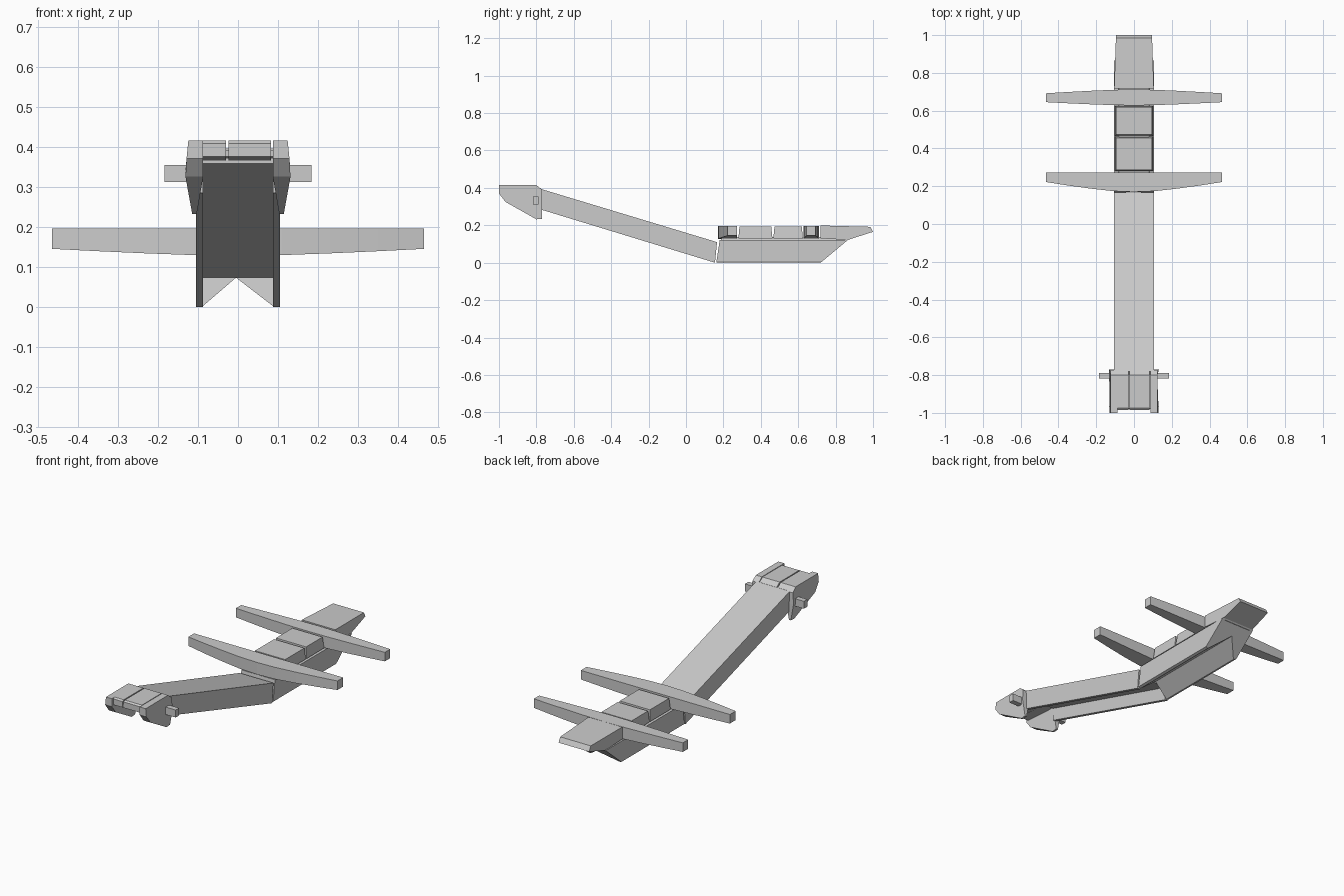
import bpy, bmesh

if "Cube" in bpy.data.objects:
    bpy.data.objects.remove(bpy.data.objects["Cube"])


def loft(name, sections):
    """Join equal-length rings of 3D points and cap both ends."""
    bm = bmesh.new()
    rings = [[bm.verts.new(p) for p in s] for s in sections]
    n = len(rings[0])
    for a, b in zip(rings, rings[1:]):
        for i in range(n):
            j = (i + 1) % n
            bm.faces.new((a[i], a[j], b[j], b[i]))
    bm.faces.new(rings[0])
    bm.faces.new(rings[-1])
    bmesh.ops.recalc_face_normals(bm, faces=bm.faces)
    me = bpy.data.meshes.new(name)
    bm.to_mesh(me)
    bm.free()
    ob = bpy.data.objects.new(name, me)
    bpy.context.collection.objects.link(ob)
    return ob


def prism(name, profile, x0, x1):
    """Side (y, z) profile extruded across x."""
    return loft(name, [[(x, y, z) for y, z in profile] for x in (x0, x1)])


def mirror(ob):
    ob.modifiers.new("mirror", 'MIRROR')
    return ob


def block(name, y0, y1, z0, z1, w):
    """Block with slightly narrower top."""
    t = 0.006
    return loft(name, [[(-w, y0, z0), (w, y0, z0), (w, y1, z0), (-w, y1, z0)],
                       [(-w + t, y0 + t, z1), (w - t, y0 + t, z1),
                        (w - t, y1 - t, z1), (-w + t, y1 - t, z1)]])


# Sloping arm: an inverted channel, open underneath
channel = [(-.105, 0), (-.105, .11), (.105, .11), (.105, 0),
           (.087, 0), (.087, .073), (-.087, .073), (-.087, 0)]
front = [(x, -.778, .285 + z) for x, z in channel]
back = [(x, .155 + .1 * z, z) for x, z in channel]
loft("sloping_arm", [front, back])

# Rear body: V-grooved underside, undercut tail end
groove = [(-.105, .005), (-.105, .122), (.105, .122), (.105, .005),
          (.09, 0), (-.005, .073), (-.09, 0)]
loft("rear_body", [[(x, .162 + .15 * z, z) for x, z in groove],
                   [(x, .72 + 1.2 * z, z) for x, z in groove]])

# Top blocks on a thin base strip
block("deck_strip", .185, .86, .115, .137, .085)
block("deck_block_front", .28, .462, .13, .193, .1)
block("deck_block_rear", .467, .625, .13, .193, .1)

# Wedge-shaped tail
tail = [(.718, .13), (.865, .122), (1, .165), (.985, .192), (.718, .199)]
loft("tail", [[(s * (.105 - .035 * (y - .718)), y, z) for y, z in tail]
              for s in (-1, 1)])


# Crossbars: taper towards both tips, underside bowed
def crossbar(name, mid, tip):
    rings = []
    for x in (-.465, -.35, -.23, -.11, 0, .11, .23, .35, .465):
        t = max(0, (abs(x) - .05) / .415) ** 1.3
        y0, y1 = (a + (b - a) * t for a, b in zip(mid, tip))
        zb = .128 + .017 * t
        rings.append([(x, y0, zb), (x, y1, zb), (x, y1, .196), (x, y0, .196)])
    return loft(name, rings)


crossbar("crossbar_front", (.17, .273), (.222, .273))
crossbar("crossbar_rear", (.628, .712), (.645, .692))

# Head plates with a seam between them
plate = [(-.985, .375), (-.985, .408), (-.975, .415),
         (-.8, .415), (-.775, .395), (-.775, .365)]
prism("head_plate_left", plate, -.09, -.03)
prism("head_plate_right", plate, -.024, .083)
prism("head_plate_base", [(-.98, .375), (-.98, .39), (-.775, .39), (-.775, .37)], -.09, .09)

# Cheeks: bulge outward at mid height, narrow at top and bottom
cheek = [(-1, .415), (-.8, .415), (-.772, .392), (-.77, .33),
         (-.77, .235), (-.8, .232), (-.965, .325), (-1, .37)]


def outer(z):
    return .124 + (.415 - z) * .1 if z > .33 else .132 - (.33 - z) * .18


mirror(loft("cheek", [[(.087 + (.016 if z < .3 else 0), y, z) for y, z in cheek],
                      [(outer(z), y, z) for y, z in cheek]]))

# Side pegs
mirror(prism("side_peg", [(-.818, .312), (-.788, .312), (-.788, .354), (-.818, .354)], .12, .184))
